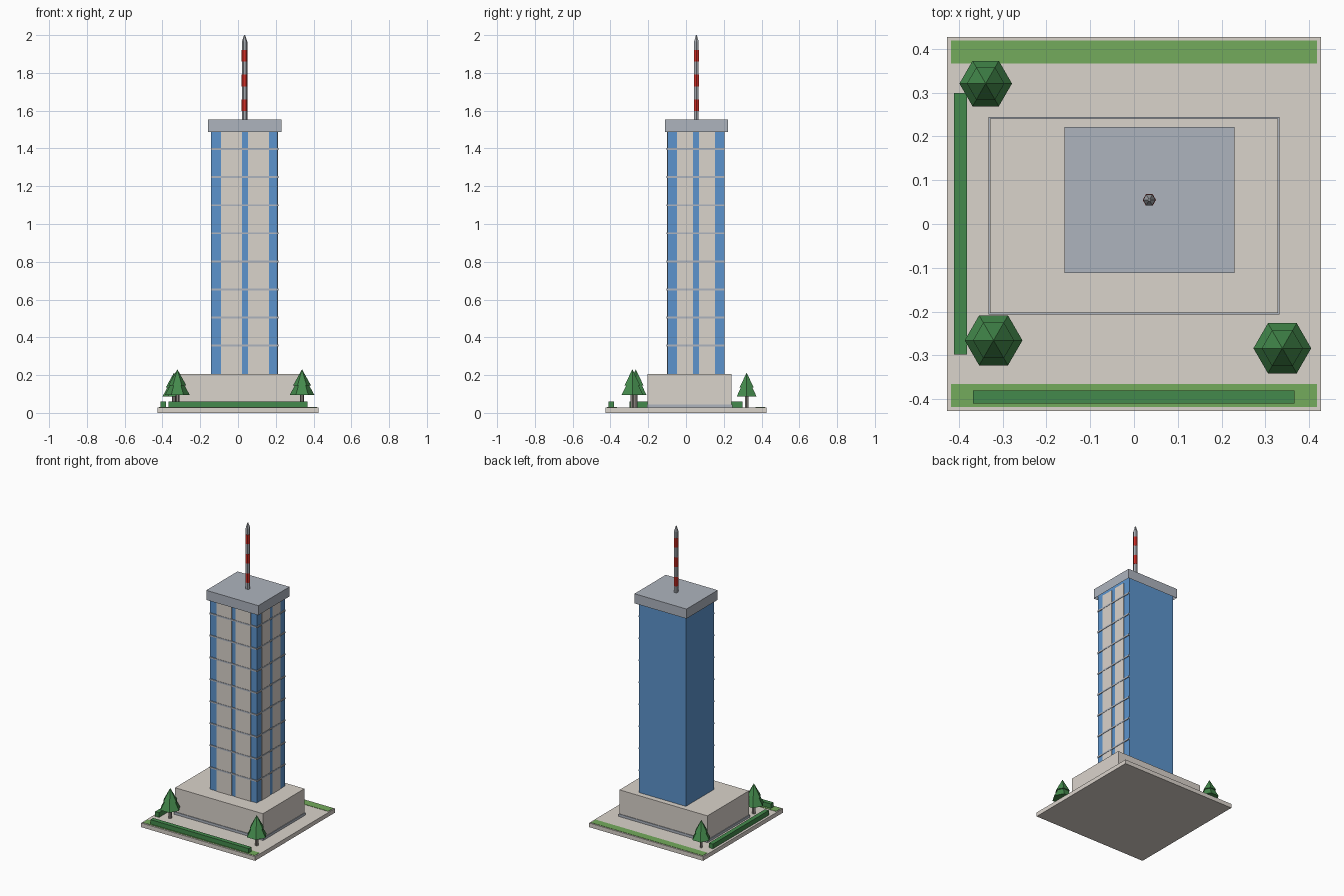
import bpy
import bmesh
import math

cube = bpy.data.objects.get("Cube")
if cube:
    bpy.data.objects.remove(cube, do_unlink=True)


def material(name, r, g, b):
    """Flat material from display (sRGB) values, stored as linear."""
    lin = [((c / 255 + 0.055) / 1.055) ** 2.4 for c in (r, g, b)]
    m = bpy.data.materials.new(name)
    m.use_nodes = True
    m.diffuse_color = (*lin, 1)
    m.node_tree.nodes["Principled BSDF"].inputs["Base Color"].default_value = (*lin, 1)
    return m


STONE = material("warm stone", 218, 211, 203)
GREY = material("blue grey", 174, 180, 190)
GLASS = material("blue glass", 92, 148, 205)
GRASS = material("grass green", 116, 171, 92)
LEAF = material("leaf green", 68, 138, 76)
STEEL = material("steel grey", 164, 168, 174)
RED = material("signal red", 208, 46, 38)
BARK = material("bark", 140, 134, 128)


def box(name, mat, x, y, z):
    """Box spanning the given (low, high) ranges."""
    mid = [(a + b) / 2 for a, b in (x, y, z)]
    bpy.ops.mesh.primitive_cube_add(size=1, location=mid)
    o = bpy.context.object
    o.name = name
    o.scale = [b - a for a, b in (x, y, z)]
    bpy.ops.object.transform_apply(location=False, rotation=False, scale=True)
    o.data.materials.append(mat)
    return o


def cone(name, mat, x, y, z, r1, r2=0.0):
    """Six-sided cone or prism with corners along x."""
    bpy.ops.mesh.primitive_cone_add(vertices=6, radius1=r1, radius2=r2, depth=z[1] - z[0],
                                    location=(x, y, sum(z) / 2), rotation=(0, 0, math.pi / 6))
    o = bpy.context.object
    o.name = name
    o.data.materials.append(mat)
    return o


def open_bottom(o):
    """Remove the downward face of a box."""
    bm = bmesh.new()
    bm.from_mesh(o.data)
    bm.normal_update()
    bmesh.ops.delete(bm, geom=[f for f in bm.faces if f.normal.z < -0.5], context="FACES")
    bm.to_mesh(o.data)
    bm.free()


# Ground slab, lawns and hedges
GROUND = 0.028
box("ground_slab", STONE, (-0.427, 0.427), (-0.427, 0.427), (0, GROUND))
box("front_lawn", GRASS, (-0.418, 0.418), (-0.418, -0.366), (GROUND, 0.030))
box("back_lawn", GRASS, (-0.418, 0.418), (0.367, 0.419), (GROUND, 0.030))
box("front_hedge", LEAF, (-0.368, 0.367), (-0.410, -0.381), (GROUND, 0.060))
box("side_hedge", LEAF, (-0.411, -0.382), (-0.298, 0.299), (GROUND, 0.060))

# Podium on a slightly wider plinth
box("plinth", GREY, (-0.333, 0.333), (-0.207, 0.245), (GROUND, 0.045))
box("podium", STONE, (-0.329, 0.329), (-0.203, 0.241), (0.045, 0.207))

# Glass tower reaching up inside a hollow roof cap
X0, X1, Y0, Y1 = -0.142, 0.209, -0.097, 0.204
BOTTOM, TOP, ROOF = 0.207, 1.488, 1.553
box("tower", GLASS, (X0, X1), (Y0, Y1), (BOTTOM, ROOF - 0.004))
open_bottom(box("roof_cap", GREY, (-0.159, 0.230), (-0.112, 0.222), (TOP, ROOF)))

# Stone panels on the front and left faces
for i, span in enumerate([(-0.090, 0.022), (0.052, 0.164)]):
    box(f"front_panel_{i + 1}", STONE, span, (Y0 - 0.003, Y0), (BOTTOM, TOP))
for i, span in enumerate([(-0.048, 0.038), (0.068, 0.153)]):
    box(f"side_panel_{i + 1}", STONE, (X1, X1 + 0.003), span, (BOTTOM, TOP))

# Floor ledges on the panelled faces
for i in range(8):
    z = 0.356 + i * 0.1487
    span = (z - 0.005, z + 0.005)
    box(f"front_ledge_{i + 1}", GREY, (X0, X1), (Y0 - 0.005, Y0), span)
    box(f"side_ledge_{i + 1}", GREY, (X1, X1 + 0.005), (Y0, Y1), span)

# Banded antenna
AX, AY = 0.035, 0.055
cone("antenna_mast", STEEL, AX, AY, (ROOF, 1.965), 0.0142, 0.0142)
cone("antenna_tip", STEEL, AX, AY, (1.965, 2.0), 0.0142, 0.003)
for i in range(3):
    z = 1.597 + i * 0.131
    cone(f"antenna_band_{i + 1}", RED, AX, AY, (z, z + 0.063), 0.0152, 0.0152)

# Two-tier trees
for name, x, y, s in [("front_right_tree", -0.321, -0.266, 1.0),
                      ("front_left_tree", 0.339, -0.284, 1.0),
                      ("back_right_tree", -0.339, 0.321, 0.91)]:
    cone(name + "_trunk", BARK, x, y, (GROUND, GROUND + 0.075 * s), 0.011 * s, 0.011 * s)
    cone(name + "_lower_leaves", LEAF, x, y, (GROUND + 0.066 * s, GROUND + 0.165 * s), 0.066 * s, 0.012 * s)
    cone(name + "_upper_leaves", LEAF, x, y, (GROUND + 0.118 * s, GROUND + 0.203 * s), 0.047 * s)
